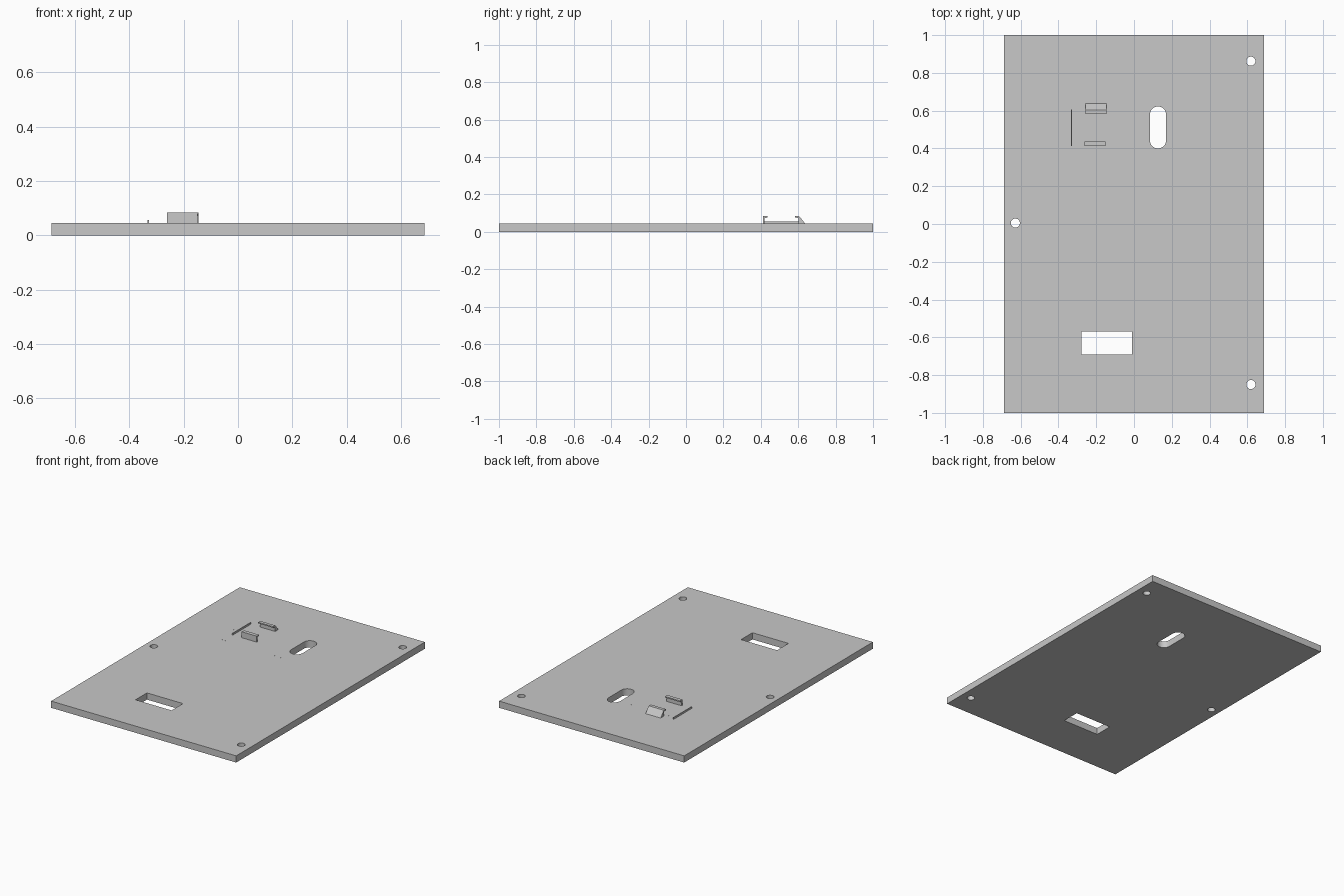
import bpy, bmesh
from math import cos, sin, pi
from mathutils import Matrix, Vector

default = bpy.data.objects.get("Cube")
if default:
    bpy.data.objects.remove(default, do_unlink=True)

grey = bpy.data.materials.new("plain_grey")
grey.use_nodes = True
grey.diffuse_color = (0.58, 0.58, 0.58, 1)
grey.node_tree.nodes["Principled BSDF"].inputs["Base Color"].default_value = grey.diffuse_color

TOP = 0.045  # upper surface of the plate


def finish(name, bm):
    bmesh.ops.recalc_face_normals(bm, faces=bm.faces)
    mesh = bpy.data.meshes.new(name)
    bm.to_mesh(mesh)
    bm.free()
    mesh.materials.append(grey)
    obj = bpy.data.objects.new(name, mesh)
    bpy.context.collection.objects.link(obj)
    return obj


def box(name, x0, x1, y0, y1, z0, z1):
    bm = bmesh.new()
    place = Matrix.Translation(((x0 + x1) / 2, (y0 + y1) / 2, (z0 + z1) / 2))
    size = Matrix.Diagonal((x1 - x0, y1 - y0, z1 - z0, 1))
    bmesh.ops.create_cube(bm, size=1, matrix=place @ size)
    return finish(name, bm)


def extrude(name, outline, sweep):
    """Closed outline of 3D points swept along a vector."""
    bm = bmesh.new()
    face = bm.faces.new([bm.verts.new(p) for p in outline])
    swept = bmesh.ops.extrude_face_region(bm, geom=[face])["geom"]
    verts = [v for v in swept if isinstance(v, bmesh.types.BMVert)]
    bmesh.ops.translate(bm, verts=verts, vec=Vector(sweep))
    return finish(name, bm)


def round_cutter(name, x, y, radius, half_length=0, steps=16):
    """Circle, or a slot along y when half_length is given."""
    outline = []
    for start, shift in ((0, half_length), (pi, -half_length)):
        for i in range(steps + (half_length > 0)):
            a = start + pi * i / steps
            outline.append((x + radius * cos(a), y + shift + radius * sin(a), -0.1))
    return extrude(name, outline, (0, 0, 0.3))


def clip(name, profile, x0, x1):
    extrude(name, [(x0, y, z) for y, z in profile], (x1 - x0, 0, 0))


def cut(target, cutter):
    mod = target.modifiers.new(cutter.name, "BOOLEAN")
    mod.operation = "DIFFERENCE"
    mod.solver = "EXACT"
    mod.object = cutter
    bpy.context.view_layer.objects.active = target
    bpy.ops.object.modifier_apply(modifier=mod.name)
    bpy.data.objects.remove(cutter, do_unlink=True)


# Base plate with its window, slot and screw holes
plate = box("base_plate", -0.687, 0.687, -1, 1, 0, TOP)
cut(plate, box("window_cutter", -0.278, -0.01, -0.69, -0.569, -0.1, 0.2))
cut(plate, round_cutter("slot_cutter", 0.127, 0.511, 0.043, 0.068))
for x, y in ((0.619, 0.862), (0.619, -0.85), (-0.628, 0.005)):
    cut(plate, round_cutter("screw_hole_cutter", x, y, 0.024))

# Two facing snap clips
clip("front_clip", [(0.412, TOP), (0.412, 0.085), (0.437, 0.085), (0.437, 0.077),
                    (0.419, 0.073), (0.419, TOP)], -0.261, -0.15)
clip("rear_clip", [(0.637, TOP), (0.604, 0.085), (0.582, 0.085), (0.582, 0.077),
                   (0.602, 0.073), (0.602, TOP)], -0.258, -0.146)

# Low locating rail beside the clips
box("side_rail", -0.333, -0.327, 0.412, 0.606, TOP, 0.056)

# Tiny, nearly flush pips around the clips
bm = bmesh.new()
for x, y in ((-0.365, 0.48), (-0.343, 0.32), (-0.32, 0.32), (-0.22, 0.32), (-0.12, 0.32),
             (0.05, 0.314), (0.1, 0.314), (-0.35, 0.69), (-0.25, 0.69), (-0.05, 0.7),
             (0.05, 0.7), (-0.277, 0.58), (0, 0.58)):
    bmesh.ops.create_cone(bm, cap_ends=True, segments=8, radius1=0.003, radius2=0.003,
                          depth=0.001, matrix=Matrix.Translation((x, y, TOP)))
finish("surface_pips", bm)

# Smooth the round openings, keep the corners crisp
bpy.ops.object.select_all(action="DESELECT")
plate.select_set(True)
bpy.context.view_layer.objects.active = plate
bpy.ops.object.shade_smooth_by_angle(angle=0.52)
